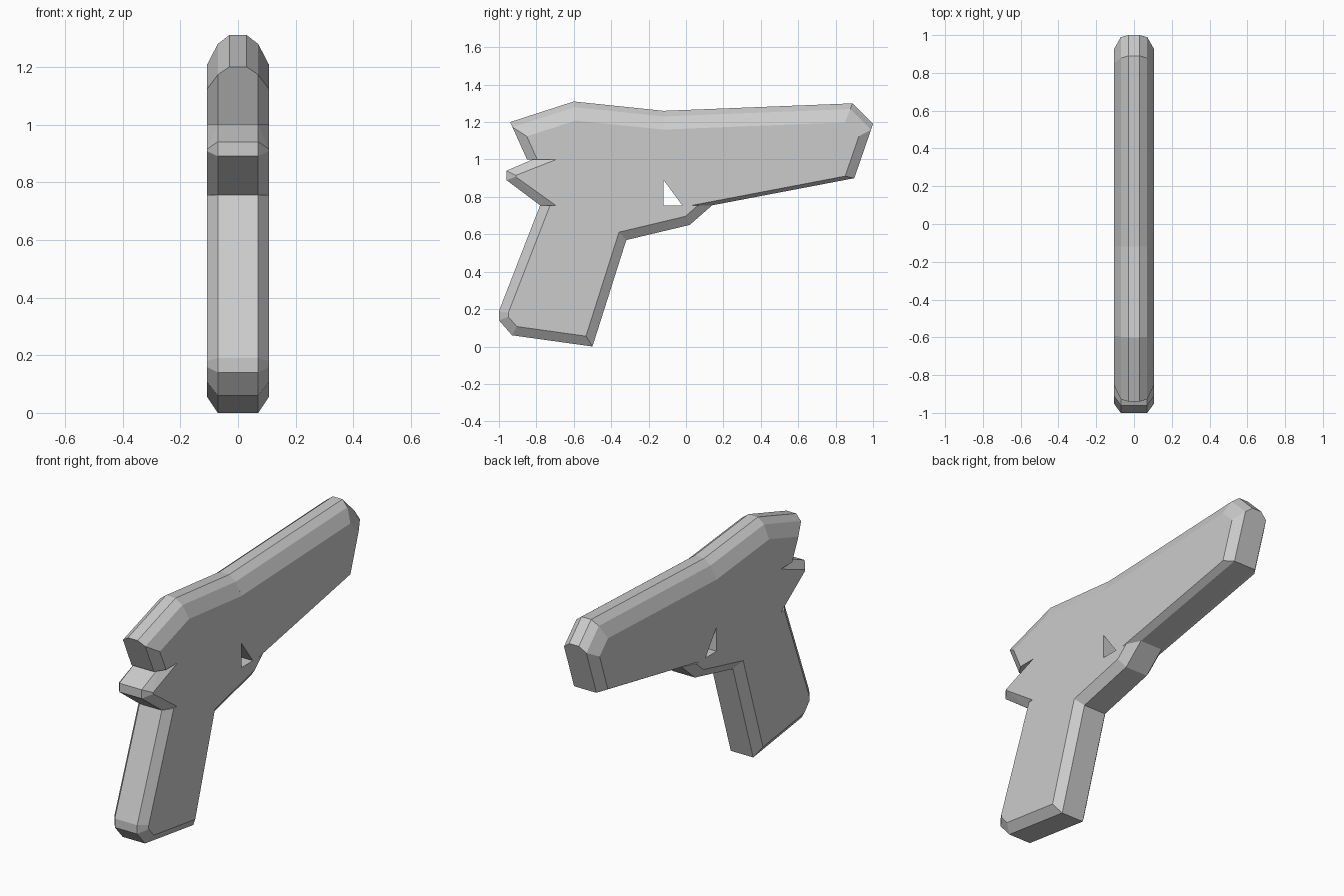
import bpy
import bmesh
from mathutils import Vector

cube = bpy.data.objects.get("Cube")
if cube:
    bpy.data.objects.remove(cube, do_unlink=True)

grey = bpy.data.materials.new("plain grey")
grey.use_nodes = True
colour = (0.6, 0.6, 0.6, 1)
grey.diffuse_color = colour
grey.node_tree.nodes["Principled BSDF"].inputs["Base Color"].default_value = colour

# Half widths of the layers, from the narrow rim out to the flat side
half_widths = (0.03, 0.07, 0.107)

# Edge styles: how far each layer of an outline edge is drawn inward
cut = (0, 0, 0)
thin = (0, 0, 0.02)
soft = (0, 0, 0.05)
crown = (0, 0.03, 0.1)

# Shared seams between the parts
joint = -0.12
seam = 1.0
underside = 0.755


def inward_normal(start, end):
    along = (end - start).normalized()
    return Vector((-along.y, along.x))


def inset_corner(corner, before, after, depth_before, depth_after):
    """Corner where the two neighbouring edges meet after moving inward."""
    m = inward_normal(before, corner)
    n = inward_normal(corner, after)
    shift = Vector((depth_before * n.y - depth_after * m.y,
                    depth_after * m.x - depth_before * n.x))
    return corner + shift / m.cross(n)


def faceted_block(name, *outline):
    """Convex block from a side outline of (y, z, style of the next edge)."""
    corners = [Vector((y, z)) for y, z, style in outline]
    styles = [style for y, z, style in outline]
    count = len(corners)
    bm = bmesh.new()
    for layer, half_width in enumerate(half_widths):
        for i, corner in enumerate(corners):
            point = inset_corner(corner, corners[i - 1], corners[(i + 1) % count],
                                 styles[i - 1][layer], styles[i][layer])
            for side in (-half_width, half_width):
                bm.verts.new((side, point.x, point.y))

    # Wrap the layers and tidy the flat faces
    hull = bmesh.ops.convex_hull(bm, input=bm.verts)
    spare = {item for item in hull["geom_interior"] + hull["geom_unused"]
             if isinstance(item, bmesh.types.BMVert)}
    bmesh.ops.delete(bm, geom=list(spare), context="VERTS")
    bmesh.ops.dissolve_limit(bm, angle_limit=0.02, verts=bm.verts, edges=bm.edges)
    bmesh.ops.recalc_face_normals(bm, faces=bm.faces)

    mesh = bpy.data.meshes.new(name)
    bm.to_mesh(mesh)
    bm.free()
    mesh.materials.append(grey)
    block = bpy.data.objects.new(name, mesh)
    bpy.context.collection.objects.link(block)


# Long front body with a rounded top and a bevelled nose
faceted_block("front_body",
              (joint, 0.89, cut),
              (-0.02, underside, cut),
              (0.14, underside, thin),
              (0.9, 0.9, soft),
              (1, 1.19, crown),
              (0.89, 1.3, crown),
              (joint, 1.26, cut))

# Humped rear body
faceted_block("rear_body",
              (joint, seam, cut),
              (joint, 1.26, crown),
              (-0.6, 1.31, crown),
              (-0.94, 1.2, soft),
              (-0.85, seam, cut))

# Middle frame with a blunt tail
faceted_block("middle_frame",
              (-0.78, underside, cut),
              (joint, underside, cut),
              (joint, seam, cut),
              (-0.82, seam, soft),
              (-0.96, 0.94, soft),
              (-0.96, 0.89, soft))

# Slanted handle
faceted_block("grip",
              (-0.93, 0.06, soft),
              (-0.5, 0, soft),
              (-0.26, underside, cut),
              (-0.78, underside, soft),
              (-1, 0.19, soft),
              (-1, 0.14, soft))

# Slim bridge joining the handle to the front body
faceted_block("guard",
              (-0.4, 0.55, soft),
              (0.02, 0.65, soft),
              (0.14, underside, cut),
              (-0.4, underside, cut))
